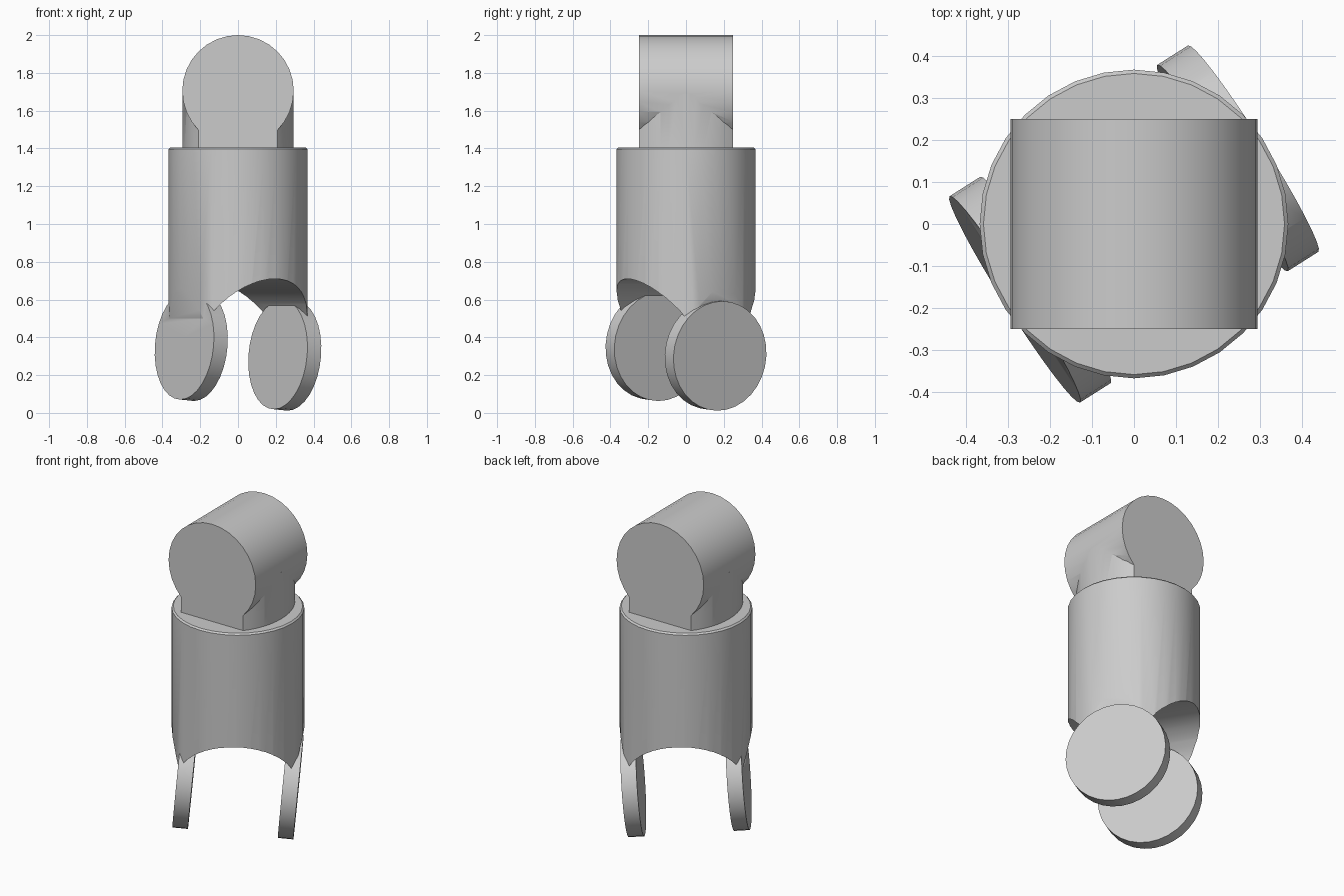
import bpy, bmesh, math
from mathutils import Vector

if "Cube" in bpy.data.objects:
    bpy.data.objects.remove(bpy.data.objects["Cube"])

TURN = math.radians(32.3)                      # heading of the lower clevis pin
LEVEL = Vector((math.cos(TURN), math.sin(TURN), 0))
ACROSS = Vector((-math.sin(TURN), math.cos(TURN), 0))
TILT = math.radians(5)
PIN = LEVEL * math.cos(TILT) + Vector((0, 0, -math.sin(TILT)))
Y = Vector((0, 1, 0))
Z = Vector((0, 0, 1))


def finish(name, bm):
    bmesh.ops.recalc_face_normals(bm, faces=bm.faces[:])
    me = bpy.data.meshes.new(name)
    bm.to_mesh(me)
    bm.free()
    ob = bpy.data.objects.new(name, me)
    bpy.context.collection.objects.link(ob)
    return ob


def rod(name, centre, axis, radius, length, sides=32, bevel_top=0):
    bm = bmesh.new()
    bmesh.ops.create_cone(bm, cap_ends=True, segments=sides, radius1=radius,
                          radius2=radius, depth=length)
    if bevel_top:
        rim = [e for e in bm.edges if all(v.co.z > 0 for v in e.verts)]
        bmesh.ops.bevel(bm, geom=rim, offset=bevel_top, segments=1, affect='EDGES')
    quat = axis.to_track_quat('Z', 'Y')
    for v in bm.verts:
        v.co = quat @ v.co + Vector(centre)
    return finish(name, bm)


def prism(name, points, direction):
    bm = bmesh.new()
    face = bm.faces.new([bm.verts.new(p) for p in points])
    new = bmesh.ops.extrude_face_region(bm, geom=[face])['geom']
    bmesh.ops.translate(bm, vec=direction,
                        verts=[g for g in new if isinstance(g, bmesh.types.BMVert)])
    return finish(name, bm)


def combine(ob, other, operation):
    mod = ob.modifiers.new("combine", 'BOOLEAN')
    mod.operation, mod.solver, mod.object = operation, 'EXACT', other
    bpy.context.view_layer.objects.active = ob
    bpy.ops.object.modifier_apply(modifier=mod.name)
    bpy.data.objects.remove(other, do_unlink=True)


# Main barrel, with flats tapering in towards the fork
body = rod("barrel_and_fork", (0, 0, 0.92), Z, 0.368, 0.97, 32, 0.009)
taper = [(-0.325, 0.5), (0.325, 0.5), (0.60, 1.54), (-0.60, 1.54)]
combine(body, prism("taper", [LEVEL * a + Z * z - ACROSS for a, z in taper],
                    ACROSS * 2), 'INTERSECT')
# Arch between the fork arms
combine(body, rod("arch", (0, 0, 0.375), ACROSS, 0.335, 2, 48), 'DIFFERENCE')

# Two fork discs and their shared pin hole
middle = Vector((0, 0, 0.331))
for side in (-1, 1):
    combine(body, rod("fork_disc", middle + PIN * side * 0.294, PIN, 0.291, 0.087),
            'UNION')
combine(body, rod("pin_hole", middle, PIN, 0.04, 1, 24), 'DIFFERENCE')

# Upper knuckle on an elliptical neck with flat front and back
head = rod("upper_knuckle", (0, 0, 1.705), Y, 0.295, 0.5)
half = math.asin(0.2499 / 0.356)
outline = []
for start in (0, math.pi):
    for i in range(13):
        ang = start - half + 2 * half * i / 12
        outline.append((0.2945 * math.cos(ang), 0.356 * math.sin(ang), 1.39))
combine(head, prism("neck", outline, Z * 0.3), 'UNION')
combine(head, rod("knuckle_hole", (0, 0, 1.705), Y, 0.043, 1, 24), 'DIFFERENCE')

# Smooth curved walls, crisp edges
for ob in (body, head):
    bpy.ops.object.select_all(action='DESELECT')
    ob.select_set(True)
    bpy.context.view_layer.objects.active = ob
    bpy.ops.object.shade_smooth_by_angle(angle=math.radians(30))
